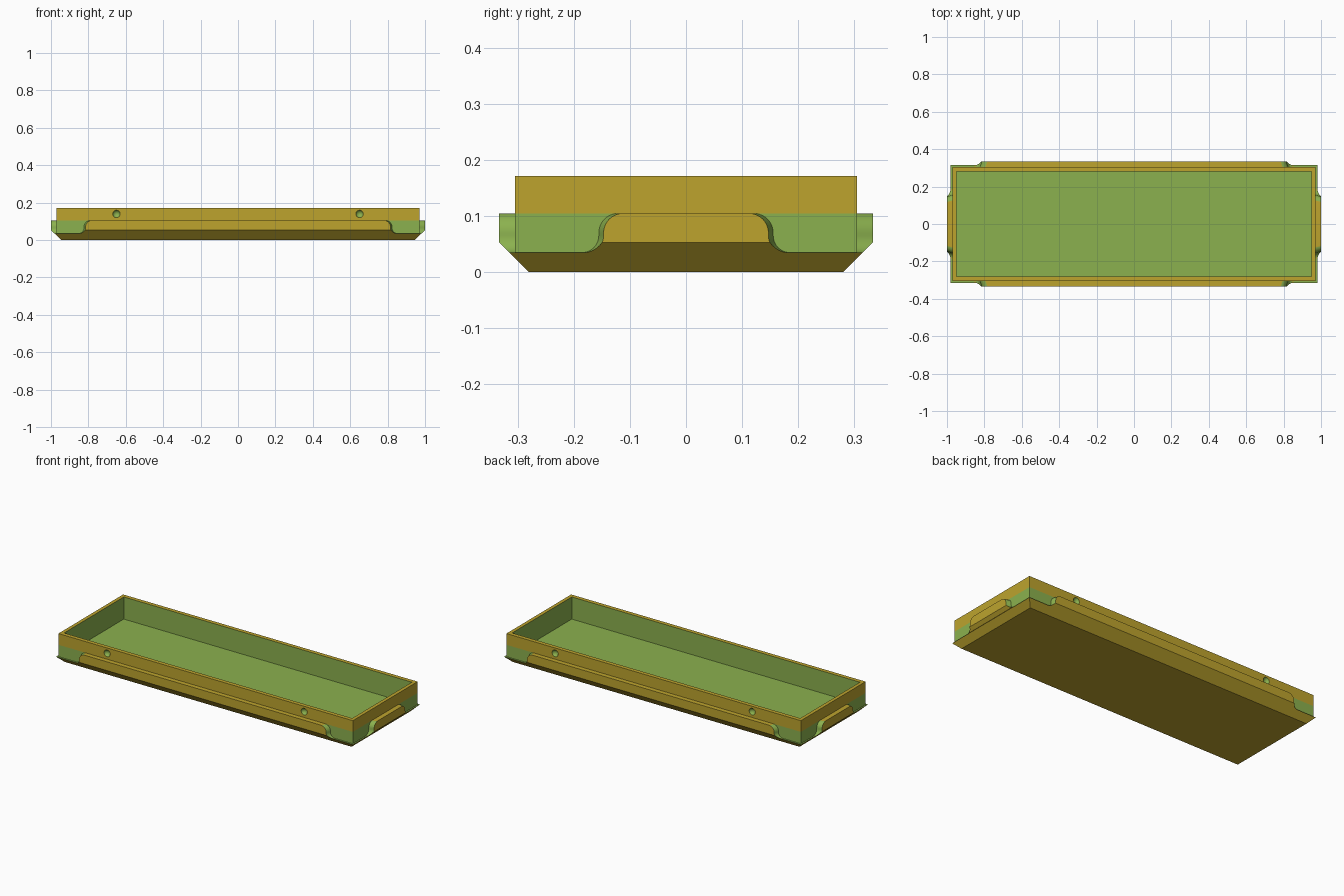
import bpy, bmesh, math
from mathutils import Matrix, Vector

cube = bpy.data.objects.get("Cube")
if cube:
    bpy.data.objects.remove(cube, do_unlink=True)


def make_material(name, rgb):
    mat = bpy.data.materials.new(name)
    mat.use_nodes = True
    mat.diffuse_color = (*rgb, 1)
    mat.node_tree.nodes["Principled BSDF"].inputs["Base Color"].default_value = (*rgb, 1)
    return mat


MATERIALS = [make_material("mustard_yellow", (0.51, 0.37, 0.027)),
             make_material("leaf_green", (0.26, 0.44, 0.077))]
YELLOW, GREEN = 0, 1
LEDGE, SHOULDER, RIM, FLOOR = 0.035, 0.105, 0.172, 0.04


def make_object(name, bm):
    bmesh.ops.recalc_face_normals(bm, faces=bm.faces)
    mesh = bpy.data.meshes.new(name)
    bm.to_mesh(mesh)
    bm.free()
    for mat in MATERIALS:
        mesh.materials.append(mat)
    obj = bpy.data.objects.new(name, mesh)
    bpy.context.collection.objects.link(obj)
    return obj


def smooth(obj):
    bpy.ops.object.select_all(action="DESELECT")
    obj.select_set(True)
    bpy.context.view_layer.objects.active = obj
    bpy.ops.object.shade_smooth_by_angle(angle=math.radians(35))


# Tray: rectangles stacked from the base, up the outside and down the inside;
# each entry is half width, half depth, height, colour of the band below it
def build_tray():
    rings = [(0.945, 0.28, 0, YELLOW),
             (0.98, 0.315, LEDGE, YELLOW),
             (0.971, 0.305, LEDGE, GREEN),
             (0.971, 0.305, SHOULDER, GREEN),
             (0.971, 0.305, RIM, YELLOW),
             (0.95, 0.281, RIM, YELLOW),
             (0.95, 0.281, FLOOR, GREEN)]
    bm = bmesh.new()
    loops = []
    for x, y, z, _ in rings:
        loops.append([bm.verts.new((sx * x, sy * y, z))
                      for sx, sy in ((-1, -1), (1, -1), (1, 1), (-1, 1))])
    for low, high, ring in zip(loops, loops[1:], rings[1:]):
        for i in range(4):
            j = (i + 1) % 4
            bm.faces.new((low[i], low[j], high[j], high[i])).material_index = ring[3]
    bm.faces.new(loops[0]).material_index = YELLOW
    bm.faces.new(loops[-1]).material_index = GREEN
    return make_object("tray", bm)


# Round dimples sunk into the long walls
def cut_dimples(tray):
    bm = bmesh.new()
    for sx in (-1, 1):
        for sy in (-1, 1):
            bmesh.ops.create_uvsphere(
                bm, u_segments=24, v_segments=12, radius=0.021,
                matrix=Matrix.Translation((sx * 0.65, sy * 0.311, 0.14)))
    for face in bm.faces:
        face.material_index = GREEN
        face.smooth = True
    cutter = make_object("dimple_cutter", bm)
    cutter.hide_render = True
    mod = tray.modifiers.new("dimples", "BOOLEAN")
    mod.operation = "DIFFERENCE"
    mod.solver = "EXACT"
    mod.object = cutter
    bpy.context.view_layer.objects.active = tray
    tray.select_set(True)
    bpy.ops.object.modifier_apply(modifier=mod.name)
    bpy.data.objects.remove(cutter, do_unlink=True)


# S-shaped end of a side rail: convex shoulder flowing into a concave foot
def rail_outline(half):
    steps, r, foot = 10, 0.035, 0.03
    side = []
    for i in range(steps + 1):
        a = math.pi / 2 * (1 - i / steps)
        side.append((half + r * math.cos(a), SHOULDER - r + r * math.sin(a)))
    for i in range(steps + 1):
        a = math.pi + math.pi / 2 * i / steps
        side.append((half + r + foot + foot * math.cos(a),
                     LEDGE + foot + foot * math.sin(a)))
    return side + [(-u, z) for u, z in reversed(side)]


def build_rail(name, half, wall, outer, turn):
    bm = bmesh.new()
    inner_loop = [bm.verts.new((u, wall - 0.005, z)) for u, z in rail_outline(half)]
    outer_loop = [bm.verts.new((u, outer, z)) for u, z in rail_outline(half - 0.01)]
    count = len(inner_loop)
    for i in range(count):
        j = (i + 1) % count
        bm.faces.new((inner_loop[i], inner_loop[j], outer_loop[j], outer_loop[i]))
    bm.faces.new(inner_loop)
    bm.faces.new(outer_loop)
    # sloped underside continues the slope of the tray base
    cut = bmesh.ops.bisect_plane(
        bm, geom=bm.verts[:] + bm.edges[:] + bm.faces[:], dist=1e-5,
        plane_co=(0, outer, 0.053), plane_no=Vector((0, 1, -1)).normalized(),
        clear_outer=True)
    edges = [g for g in cut["geom_cut"] if isinstance(g, bmesh.types.BMEdge)]
    bmesh.ops.holes_fill(bm, edges=edges)
    bmesh.ops.recalc_face_normals(bm, faces=bm.faces)
    bm.normal_update()
    for face in bm.faces:
        face.material_index = GREEN if abs(face.normal.x) > 0.1 else YELLOW
    bmesh.ops.rotate(bm, verts=bm.verts, matrix=Matrix.Rotation(turn, 3, "Z"))
    smooth(make_object(name, bm))


cut_dimples(build_tray())
build_rail("back_rail", 0.79, 0.305, 0.333, 0)
build_rail("front_rail", 0.79, 0.305, 0.333, math.pi)
build_rail("left_rail", 0.122, 0.971, 1.0, -math.pi / 2)
build_rail("right_rail", 0.122, 0.971, 1.0, math.pi / 2)
